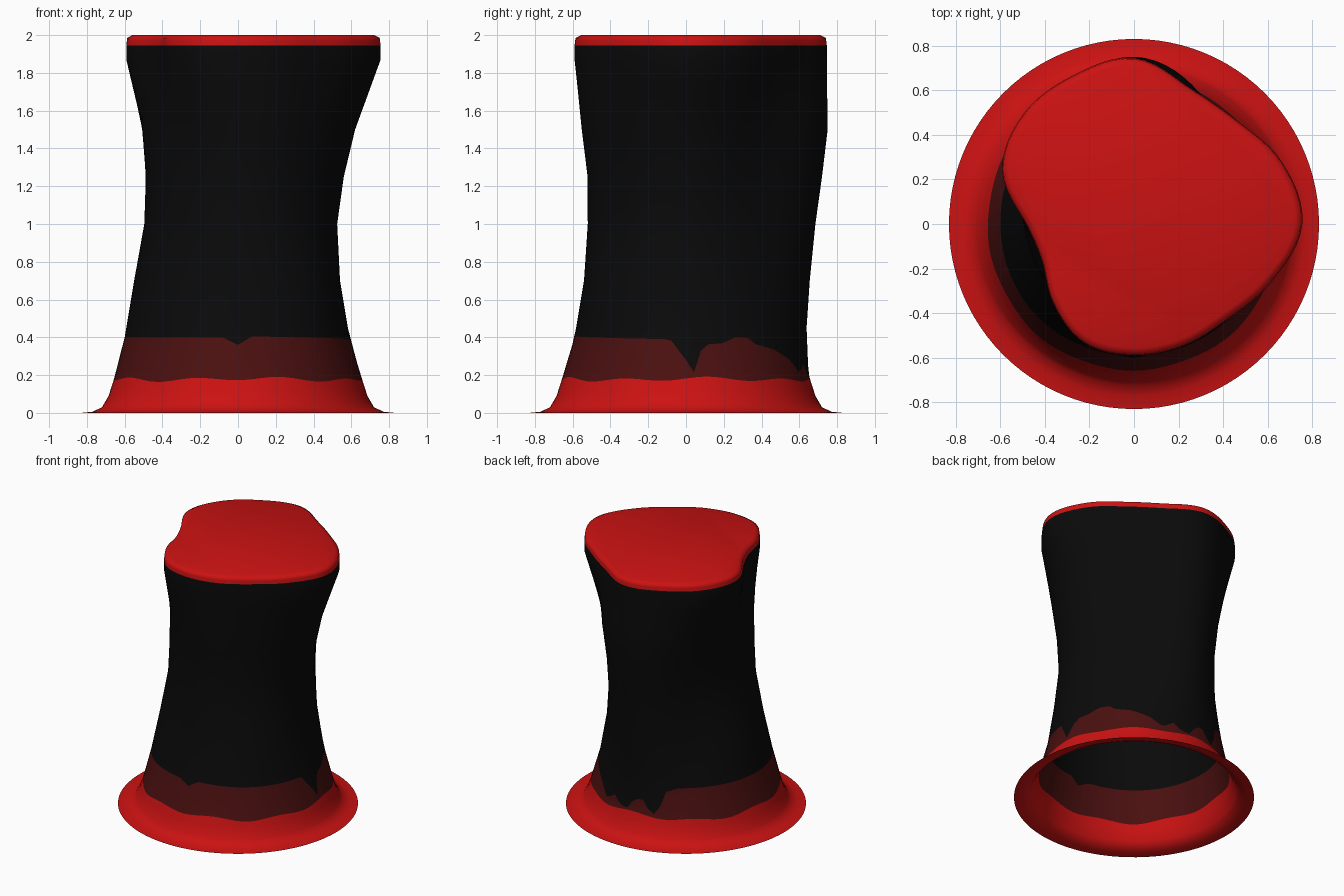
import bpy, bmesh, math

cube = bpy.data.objects.get("Cube")
if cube:
    bpy.data.objects.remove(cube, do_unlink=True)

SEGMENTS = 96


def material(name, color, roughness=0.6):
    mat = bpy.data.materials.new(name)
    mat.use_nodes = True
    mat.diffuse_color = (*color, 1)
    bsdf = mat.node_tree.nodes["Principled BSDF"]
    bsdf.inputs["Base Color"].default_value = (*color, 1)
    bsdf.inputs["Roughness"].default_value = roughness
    return mat


RED, DARK, BLACK = range(3)
materials = [
    material("bright red", (0.6, 0.006, 0.006)),
    material("dark red", (0.07, 0.005, 0.005)),
    material("black", (0.003, 0.003, 0.003)),
]

# Outline radii at even angles, starting at +x and turning towards +y
TOP = [.755, .72, .655, .66, .745, .72, .70, .64,
       .485, .445, .51, .58, .59, .59, .60, .67]
SECTIONS = [
    (0.0, [.83]),
    (0.006, [.77]),
    (0.03, [.72]),
    (0.09, [.685]),
    (0.2, [.65]),
    (0.4, [.59, .60, .635, .61, .60, .60, .59, .60]),
    (0.7, [.54, .555, .655, .56, .55, .535, .54, .555]),
    (1.0, [.525, .54, .685, .54, .495, .485, .52, .52]),
    (1.25, [.56, .55, .72, .56, .485, .475, .52, .53]),
    (1.5, [.62, .59, .75, .61, .495, .475, .55, .56]),
    (1.87, TOP),
    (1.945, TOP),
    (1.985, [r - 0.005 for r in TOP]),
    (2.0, [r - 0.035 for r in TOP]),
]

# Lower edge of the black cloth, with its drips: (degrees, height)
DRIPS = [(0, .28), (4, .21), (6, .24), (8, .36), (20, .37), (25, .40),
         (33, .40), (38, .36), (48, .34), (60, .28), (69, .2), (74, .27),
         (80, .21), (86, .2), (92, .29), (98, .29), (103, .2), (107, .2),
         (112, .37), (120, .40), (262, .40), (270, .36), (277, .405),
         (352, .39), (360, .28)]


def ring_radius(radii, angle):
    """Smooth closed curve through evenly spaced radii."""
    n = len(radii)
    pos = angle / math.tau * n
    i, t = int(pos), pos % 1
    a, b, c, d = (radii[(i + k) % n] for k in (-1, 0, 1, 2))
    return b + t / 2 * (c - a + t * (2*a - 5*b + 4*c - d + t * (3*(b - c) + d - a)))


def radius_at(z, angle):
    for (z0, r0), (z1, r1) in zip(SECTIONS, SECTIONS[1:]):
        if z <= z1:
            t = (z - z0) / (z1 - z0)
            return (1 - t) * ring_radius(r0, angle) + t * ring_radius(r1, angle)


def cloth_edge(angle):
    deg = math.degrees(angle)
    for (a, za), (b, zb) in zip(DRIPS, DRIPS[1:]):
        if deg <= b:
            return za + (zb - za) * (deg - a) / (b - a)
    return DRIPS[-1][1]


def band_edge(angle):
    return 0.178 + 0.009 * math.sin(9 * angle) + 0.005 * math.sin(4 * angle + 1)


def row(z):
    return lambda angle: z


# Rows from the brim to the crown; each has the colour of the strip above it
rows = [(row(z), RED) for z in (0, .006, .015, .03, .055, .09, .13)]
rows += [(band_edge, DARK), (cloth_edge, BLACK)]
rows += [(row(z), BLACK) for z in (.45, .55, .7, .85, 1.0, 1.12, 1.25, 1.37,
                                   1.5, 1.62, 1.75, 1.87)]
rows += [(row(z), RED) for z in (1.945, 1.97, 1.985, 1.995, 2.0)]

# Hat: one open shell, brim, flared wall and closed crown
bm = bmesh.new()
rings = []
for height, color in rows:
    ring = []
    for s in range(SEGMENTS):
        angle = math.tau * s / SEGMENTS
        z = height(angle)
        r = radius_at(z, angle)
        ring.append(bm.verts.new((r * math.cos(angle), r * math.sin(angle), z)))
    rings.append(ring)
for (low, high), (_, color) in zip(zip(rings, rings[1:]), rows):
    for s in range(SEGMENTS):
        n = (s + 1) % SEGMENTS
        face = bm.faces.new((low[s], low[n], high[n], high[s]))
        face.material_index = color
        face.smooth = True
crown = bm.faces.new(rings[-1])
crown.material_index = RED
crown.smooth = True

mesh = bpy.data.meshes.new("hat")
bm.to_mesh(mesh)
bm.free()
for mat in materials:
    mesh.materials.append(mat)
hat = bpy.data.objects.new("hat", mesh)
bpy.context.collection.objects.link(hat)
